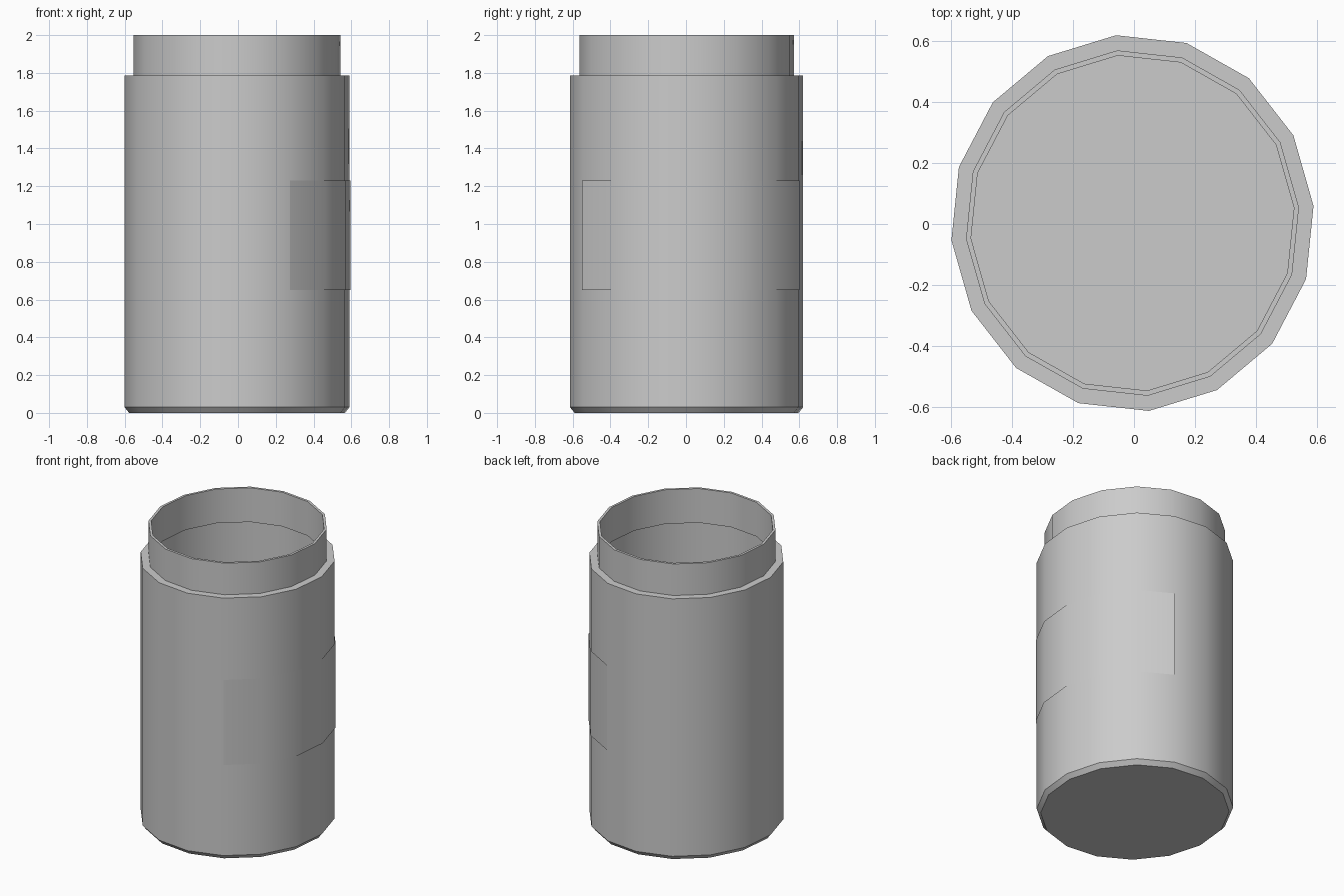
import bpy, bmesh, math

cube = bpy.data.objects.get("Cube")
if cube:
    bpy.data.objects.remove(cube)

SIDES = 16
PHASE = math.radians(5.2)
SQUASH = 0.964          # the cross-section is slightly narrower in x
CX, CY = -0.005, 0.003

grey = bpy.data.materials.new("plain grey")
grey.use_nodes = True
colour = (0.6, 0.6, 0.6, 1)
grey.diffuse_color = colour
grey.node_tree.nodes["Principled BSDF"].inputs["Base Color"].default_value = colour


def lathe(name, profile, first=0, steps=SIDES, caps=False):
    """Sweep (radius, height) points around z, fully or over some sides."""
    bm = bmesh.new()
    closed = steps == SIDES
    count = steps if closed else steps + 1
    rings = []
    for r, z in profile:
        ring = []
        for i in range(count):
            a = PHASE + math.tau * (first + i) / SIDES
            ring.append(bm.verts.new((CX + SQUASH * r * math.cos(a),
                                      CY + r * math.sin(a), z)))
        rings.append(ring)
    for low, high in zip(rings, rings[1:]):
        for i in range(steps):
            j = (i + 1) % count
            bm.faces.new((low[i], low[j], high[j], high[i]))
    if caps:
        bm.faces.new(rings[0][::-1])
        bm.faces.new(rings[-1])
    mesh = bpy.data.meshes.new(name)
    bm.to_mesh(mesh)
    bm.free()
    mesh.materials.append(grey)
    obj = bpy.data.objects.new(name, mesh)
    bpy.context.collection.objects.link(obj)
    bpy.ops.object.select_all(action="DESELECT")
    obj.select_set(True)
    bpy.context.view_layer.objects.active = obj
    bpy.ops.object.shade_smooth_by_angle(angle=math.radians(30))
    return obj


# Hollow jar: chamfered foot, wall, shoulder, neck, then back down the inside
lathe("jar_body", [
    (0.595, 0), (0.62, 0.03), (0.62, 1.785), (0.57, 1.785), (0.57, 2),
    (0.553, 2), (0.553, 1.767), (0.603, 1.767), (0.603, 0.04), (0.58, 0.018),
], caps=True)

# Thin label wrapped around six sides of the wall
lathe("label", [(0.626, 0.65), (0.626, 1.23)], first=-3, steps=6)
